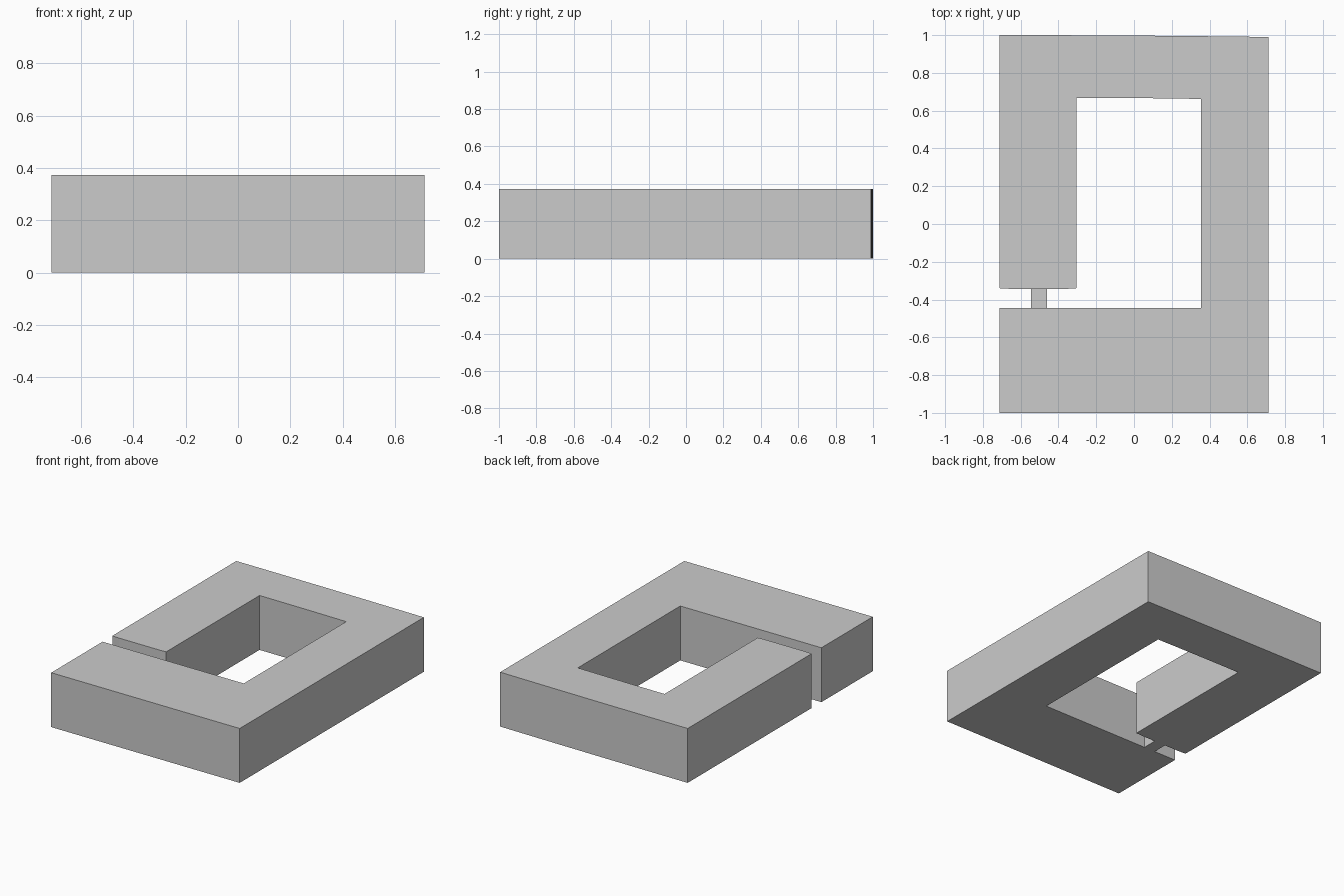
import bpy, bmesh

if "Cube" in bpy.data.objects:
    bpy.data.objects.remove(bpy.data.objects["Cube"])


def prism(name, outline, height):
    """Extrude a closed plan outline upward from z = 0."""
    bm = bmesh.new()
    base = bm.faces.new([bm.verts.new((x, y, 0)) for x, y in outline])
    top = bmesh.ops.extrude_face_region(bm, geom=[base])["geom"]
    verts = [v for v in top if isinstance(v, bmesh.types.BMVert)]
    bmesh.ops.translate(bm, vec=(0, 0, height), verts=verts)
    bmesh.ops.recalc_face_normals(bm, faces=bm.faces)
    mesh = bpy.data.meshes.new(name)
    bm.to_mesh(mesh)
    bm.free()
    obj = bpy.data.objects.new(name, mesh)
    bpy.context.collection.objects.link(obj)
    return obj


def bowed(x0, x1, y0, drop, steps=8):
    """Very slightly bowed edge running from x0 to x1."""
    return [(x0 + (x1 - x0) * i / steps, y0 - drop * (i / steps) ** 2)
            for i in range(steps + 1)]


# Open ring with a gap on the left side; back wall bows slightly
outer_back = bowed(-0.713, 0.713, 1.0, 0.01)[::-1]
inner_back = bowed(-0.305, 0.355, 0.668, 0.006)
outline = ([(-0.713, -1.0), (0.713, -1.0)] + outer_back
           + [(-0.713, -0.34), (-0.66, -0.343), (-0.35, -0.343), (-0.305, -0.34)]
           + inner_back + [(0.355, -0.445), (-0.713, -0.445)])
prism("ring_body", outline, 0.372)

# Small link across the gap, flush with the underside
prism("gap_link", [(-0.545, -0.445), (-0.46, -0.445),
                   (-0.46, -0.343), (-0.545, -0.343)], 0.10)
